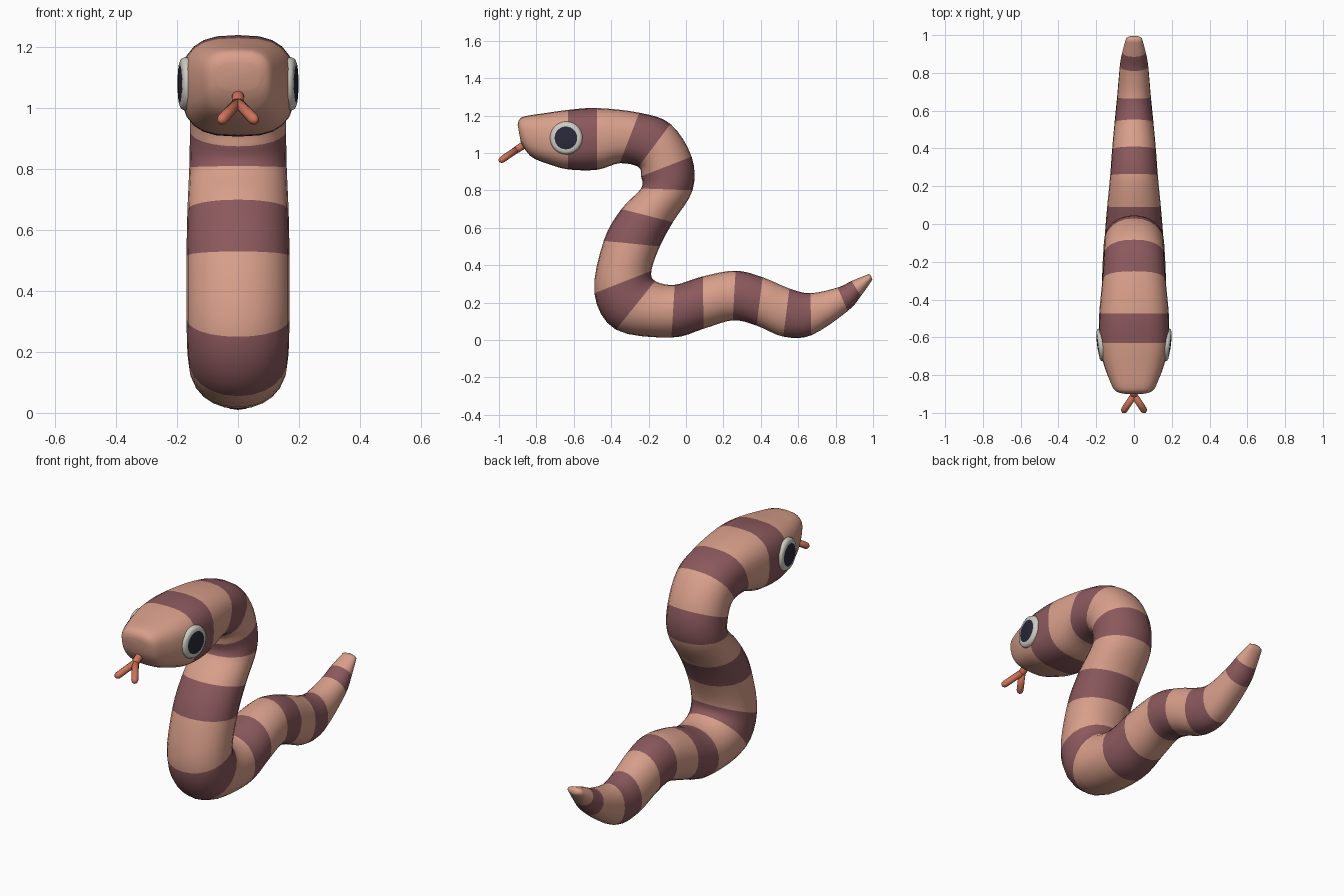
import bpy, bmesh, math
from mathutils import Vector

if "Cube" in bpy.data.objects:
    bpy.data.objects.remove(bpy.data.objects["Cube"])


def material(name, rgb):
    m = bpy.data.materials.new(name)
    m.diffuse_color = (*rgb, 1)
    m.use_nodes = True
    m.node_tree.nodes["Principled BSDF"].inputs["Base Color"].default_value = m.diffuse_color
    return m


SKIN = material("light_skin", (0.70, 0.35, 0.26))
BAND = material("dark_band", (0.26, 0.10, 0.11))
WHITE = material("eye_white", (0.62, 0.61, 0.55))
PUPIL = material("pupil_black", (0.022, 0.022, 0.042))
TONGUE = material("tongue_red", (0.62, 0.17, 0.10))


def loft(bm, rings, mats):
    """Skin a list of point rings, closing both ends; mats gives one index per strip."""
    loops = [[bm.verts.new(p) for p in r] for r in rings]
    n = len(loops[0])
    for a, b, m in zip(loops, loops[1:], mats):
        for i in range(n):
            j = (i + 1) % n
            bm.faces.new((a[i], a[j], b[j], b[i])).material_index = m
    for loop, m in ((loops[0], mats[0]), (loops[-1], mats[-1])):
        mid = bm.verts.new(sum((v.co for v in loop), Vector()) / n)
        for i in range(n):
            bm.faces.new((loop[i], loop[(i + 1) % n], mid)).material_index = m


def finish(name, bm, mats):
    bmesh.ops.recalc_face_normals(bm, faces=bm.faces)
    me = bpy.data.meshes.new(name)
    bm.to_mesh(me)
    bm.free()
    for m in mats:
        me.materials.append(m)
    me.polygons.foreach_set("use_smooth", [True] * len(me.polygons))
    ob = bpy.data.objects.new(name, me)
    bpy.context.collection.objects.link(ob)
    return ob


def spline(a, b, c, d, t):
    return 0.5 * (2 * b + (c - a) * t + (2 * a - 5 * b + 4 * c - d) * t * t
                  + (3 * b - a - 3 * c + d) * t ** 3)


# Body stations at the band edges, tail to head:
# back y, z, belly y, z, half width
STATIONS = [
    (0.975, 0.352, 0.992, 0.315, 0.042),
    (0.885, 0.315, 0.935, 0.235, 0.062),
    (0.81, 0.28, 0.865, 0.155, 0.075),
    (0.665, 0.25, 0.67, 0.025, 0.09),
    (0.553, 0.275, 0.52, 0.018, 0.103),
    (0.41, 0.335, 0.377, 0.077, 0.116),
    (0.265, 0.37, 0.25, 0.105, 0.126),
    (0.09, 0.34, 0.094, 0.06, 0.142),
    (-0.06, 0.295, -0.078, 0.013, 0.155),
    (-0.165, 0.315, -0.375, 0.055, 0.165),
    (-0.185, 0.37, -0.49, 0.25, 0.169),
    (-0.14, 0.50, -0.44, 0.53, 0.169),
    (-0.07, 0.63, -0.345, 0.70, 0.166),
    (0.035, 0.80, -0.24, 0.81, 0.16),
    (0.03, 0.98, -0.24, 0.875, 0.158),
    (-0.083, 1.155, -0.255, 0.925, 0.16),
    (-0.25, 1.215, -0.355, 0.945, 0.168),
    (-0.475, 1.24, -0.475, 0.91, 0.184),
    (-0.63, 1.23, -0.63, 0.912, 0.184),
    (-0.76, 1.212, -0.74, 0.942, 0.158),
    (-0.865, 1.195, -0.82, 0.975, 0.122),
    (-0.893, 1.175, -0.862, 1.02, 0.10),
    (-0.90, 1.15, -0.884, 1.06, 0.07),
]
HEAD = 18
SIDES, STEPS = 24, 4


def body_ring(s, power):
    top, bot = Vector((0, s[0], s[1])), Vector((0, s[2], s[3]))
    mid, up = (top + bot) / 2, (top - bot) / 2
    pts = []
    for i in range(SIDES):
        a = 2 * math.pi * i / SIDES
        c, d = math.cos(a), math.sin(a)
        x = math.copysign(abs(c) ** (2 / power), c)
        z = math.copysign(abs(d) ** (2 / power), d)
        pts.append(mid + up * z + Vector((s[4] * x, 0, 0)))
    return pts


rings, strip_mats = [], []
last = len(STATIONS) - 1
for k in range(last):
    quad = [STATIONS[min(max(k + o, 0), last)] for o in (-1, 0, 1, 2)]
    for j in range(STEPS):
        t = j / STEPS
        s = [spline(*v, t) for v in zip(*quad)]
        # the section turns from round to boxy towards the head
        power = 2.1 + 0.8 * min(max((k + t - 14) / 4, 0), 1)
        rings.append(body_ring(s, power))
        strip_mats.append(k % 2 if k < HEAD else 0)
rings.append(body_ring(STATIONS[-1], 2.8))
bm = bmesh.new()
# small rounded tail cap
first = STATIONS[0]
cap = body_ring((0.987, 0.347, 0.996, 0.325, 0.025), 2.1)
loft(bm, [cap] + rings, [0] + strip_mats)
finish("banded_body", bm, [SKIN, BAND])


# Eyes: shallow turned domes with a dark centre
def eye(name, side):
    profile = [(0.087, -0.05), (0.088, 0.0), (0.083, 0.011), (0.073, 0.016),
               (0.061, 0.017), (0.045, 0.019), (0.02, 0.021)]
    out = Vector((side, -0.12, 0)).normalized()
    across = Vector((0, 0, 1)).cross(out)
    centre = Vector((side * 0.174, -0.64, 1.08))
    eye_rings = []
    for r, h in profile:
        eye_rings.append([centre + out * h
                          + across * r * math.cos(2 * math.pi * i / 28)
                          + Vector((0, 0, r * math.sin(2 * math.pi * i / 28)))
                          for i in range(28)])
    bm = bmesh.new()
    loft(bm, eye_rings, [0, 0, 0, 0, 1, 1])
    finish(name, bm, [WHITE, PUPIL])


eye("right_eye", 1)
eye("left_eye", -1)


# Forked tongue: round-ended rods
def rod(bm, a, b, r):
    a, b = Vector(a), Vector(b)
    d = (b - a).normalized()
    u = d.orthogonal().normalized()
    v = d.cross(u)
    steps = [(a, r), (b - d * r, r), (b - d * r * 0.4, r * 0.8), (b, r * 0.35)]
    loft(bm, [[p + (u * math.cos(i * math.pi / 6) + v * math.sin(i * math.pi / 6)) * q
               for i in range(12)] for p, q in steps], [0, 0, 0])


bm = bmesh.new()
fork = (0, -0.905, 1.018)
rod(bm, (0, -0.84, 1.06), (0, -0.92, 1.008), 0.02)
for side in (-1, 1):
    rod(bm, fork, (side * 0.06, -0.997, 0.955), 0.018)
finish("forked_tongue", bm, [TONGUE])
